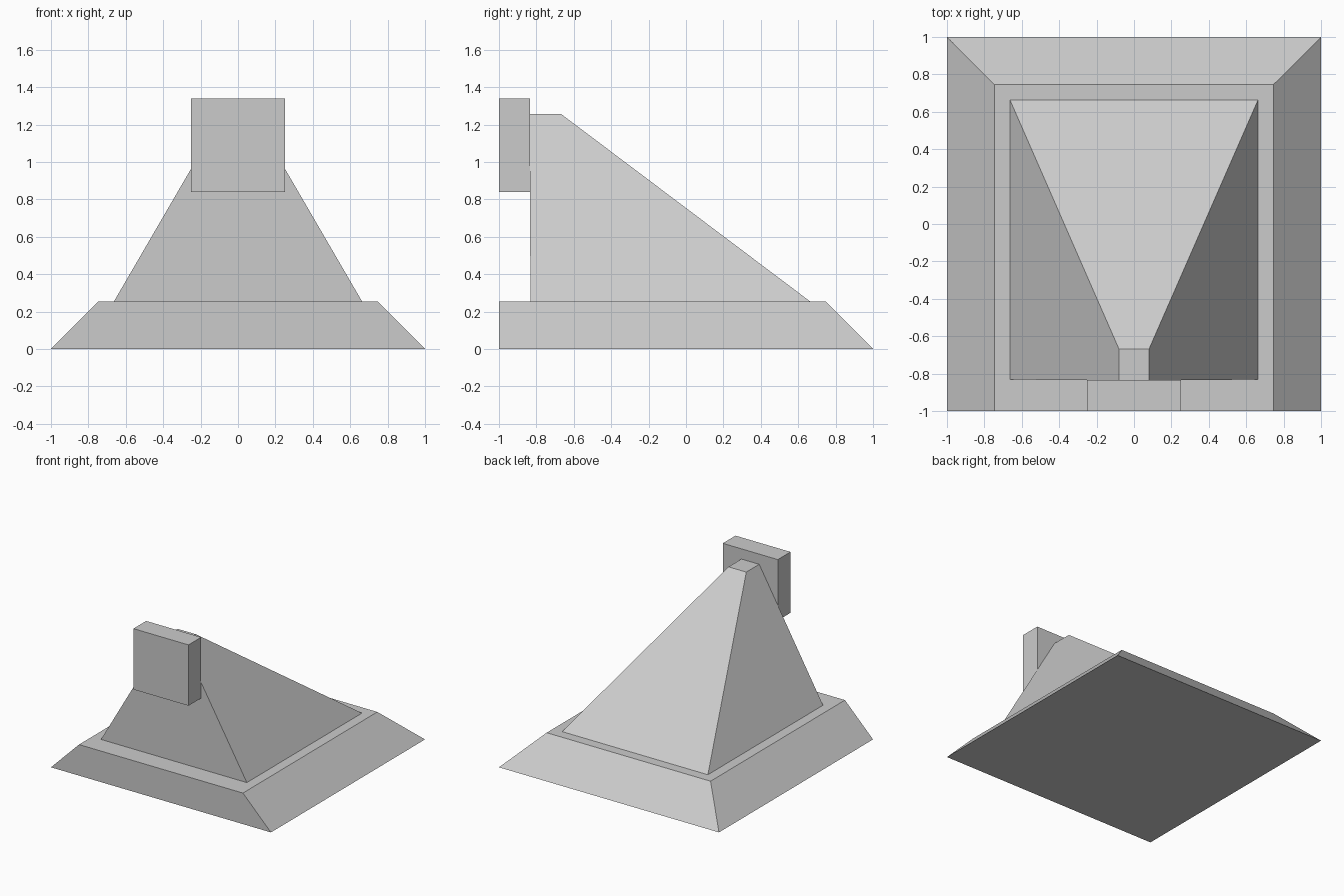
import bpy
import bmesh

if "Cube" in bpy.data.objects:
    bpy.data.objects.remove(bpy.data.objects["Cube"])


def frustum(name, bottom, top):
    """Closed block between two rectangles given as (x0, x1, y0, y1, z)."""
    bm = bmesh.new()
    rings = []
    for x0, x1, y0, y1, z in (bottom, top):
        corners = ((x0, y0), (x1, y0), (x1, y1), (x0, y1))
        rings.append([bm.verts.new((x, y, z)) for x, y in corners])
    low, high = rings
    bm.faces.new(low[::-1])
    bm.faces.new(high)
    for i in range(4):
        j = (i + 1) % 4
        bm.faces.new((low[i], low[j], high[j], high[i]))
    mesh = bpy.data.meshes.new(name)
    bm.to_mesh(mesh)
    bm.free()
    obj = bpy.data.objects.new(name, mesh)
    bpy.context.collection.objects.link(obj)
    return obj


# Base slab: vertical front, the other three sides slope in
frustum("base", (-1, 1, -1, 1, 0), (-0.745, 0.745, -1, 0.745, 0.255))

# Half-pyramid body with a small flat top
frustum("body", (-0.663, 0.663, -0.832, 0.663, 0.255),
        (-0.081, 0.081, -0.835, -0.667, 1.256))

# Square plate on the upper front of the body
frustum("front_plate", (-0.25, 0.25, -1, -0.835, 0.84),
        (-0.25, 0.25, -1, -0.835, 1.34))
